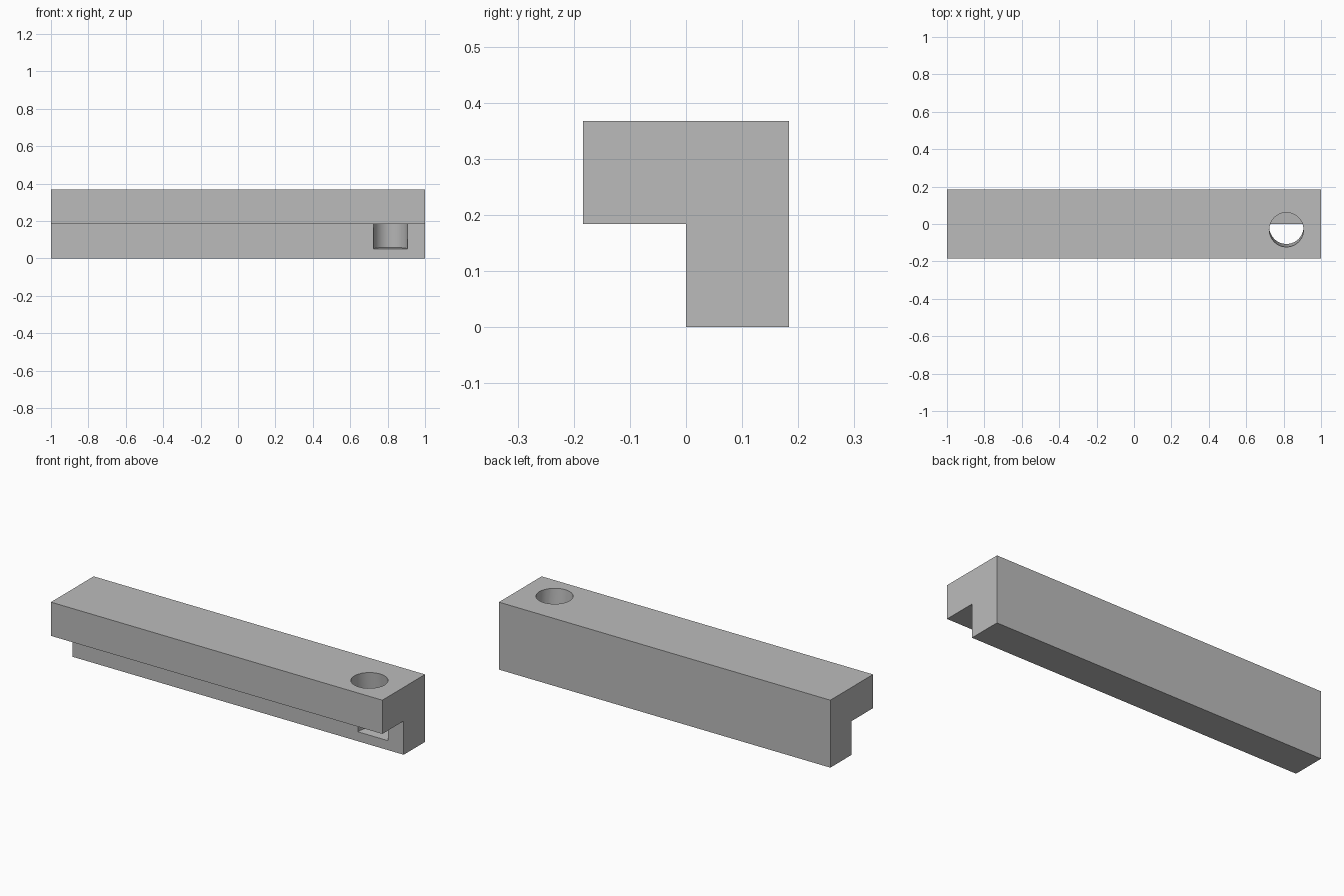
import bpy
import bmesh
import math
from mathutils import Matrix, Vector

default = bpy.data.objects.get("Cube")
if default:
    bpy.data.objects.remove(default, do_unlink=True)

HALF_LENGTH = 1.0
HALF_DEPTH = 0.184
HEIGHT = 0.368
HOLE_RADIUS = 0.092
HOLE_TILT = math.radians(5)

grey = bpy.data.materials.new("plain grey")
grey.use_nodes = True
grey.diffuse_color = (0.5, 0.5, 0.5, 1)
grey.node_tree.nodes["Principled BSDF"].inputs["Base Color"].default_value = (0.5, 0.5, 0.5, 1)


def add_object(name, bm):
    bmesh.ops.recalc_face_normals(bm, faces=bm.faces)
    mesh = bpy.data.meshes.new(name)
    bm.to_mesh(mesh)
    bm.free()
    mesh.materials.append(grey)
    obj = bpy.data.objects.new(name, mesh)
    bpy.context.collection.objects.link(obj)
    return obj


# Rebated bar: L-shaped section swept along x
half = HEIGHT / 2
section = [(0, 0), (HALF_DEPTH, 0), (HALF_DEPTH, HEIGHT),
           (-HALF_DEPTH, HEIGHT), (-HALF_DEPTH, half), (0, half)]
bm = bmesh.new()
end = bm.faces.new([bm.verts.new((-HALF_LENGTH, y, z)) for y, z in section])
swept = bmesh.ops.extrude_face_region(bm, geom=[end])
moved = [v for v in swept["geom"] if isinstance(v, bmesh.types.BMVert)]
bmesh.ops.translate(bm, verts=moved, vec=(2 * HALF_LENGTH, 0, 0))
bar = add_object("rebated_bar", bm)

# Blind hole cutter: leans slightly back as it goes down
top = Vector((0.815, -0.031, HEIGHT))
down = Vector((0, math.sin(HOLE_TILT), -math.cos(HOLE_TILT)))
above, below = 0.1, 0.318
centre = top + down * (below - above) / 2
bm = bmesh.new()
bmesh.ops.create_cone(
    bm, cap_ends=True, segments=24, radius1=HOLE_RADIUS, radius2=HOLE_RADIUS,
    depth=above + below,
    matrix=Matrix.Translation(centre) @ Matrix.Rotation(HOLE_TILT, 4, "X"))
cutter = add_object("hole_cutter", bm)

# Cut the hole, then discard the cutter
cut = bar.modifiers.new("blind hole", "BOOLEAN")
cut.operation = "DIFFERENCE"
cut.solver = "EXACT"
cut.object = cutter
bpy.ops.object.select_all(action="DESELECT")
bpy.context.view_layer.objects.active = bar
bar.select_set(True)
bpy.ops.object.modifier_apply(modifier=cut.name)
bpy.data.objects.remove(cutter, do_unlink=True)
bpy.ops.object.shade_smooth_by_angle(angle=math.radians(30))
